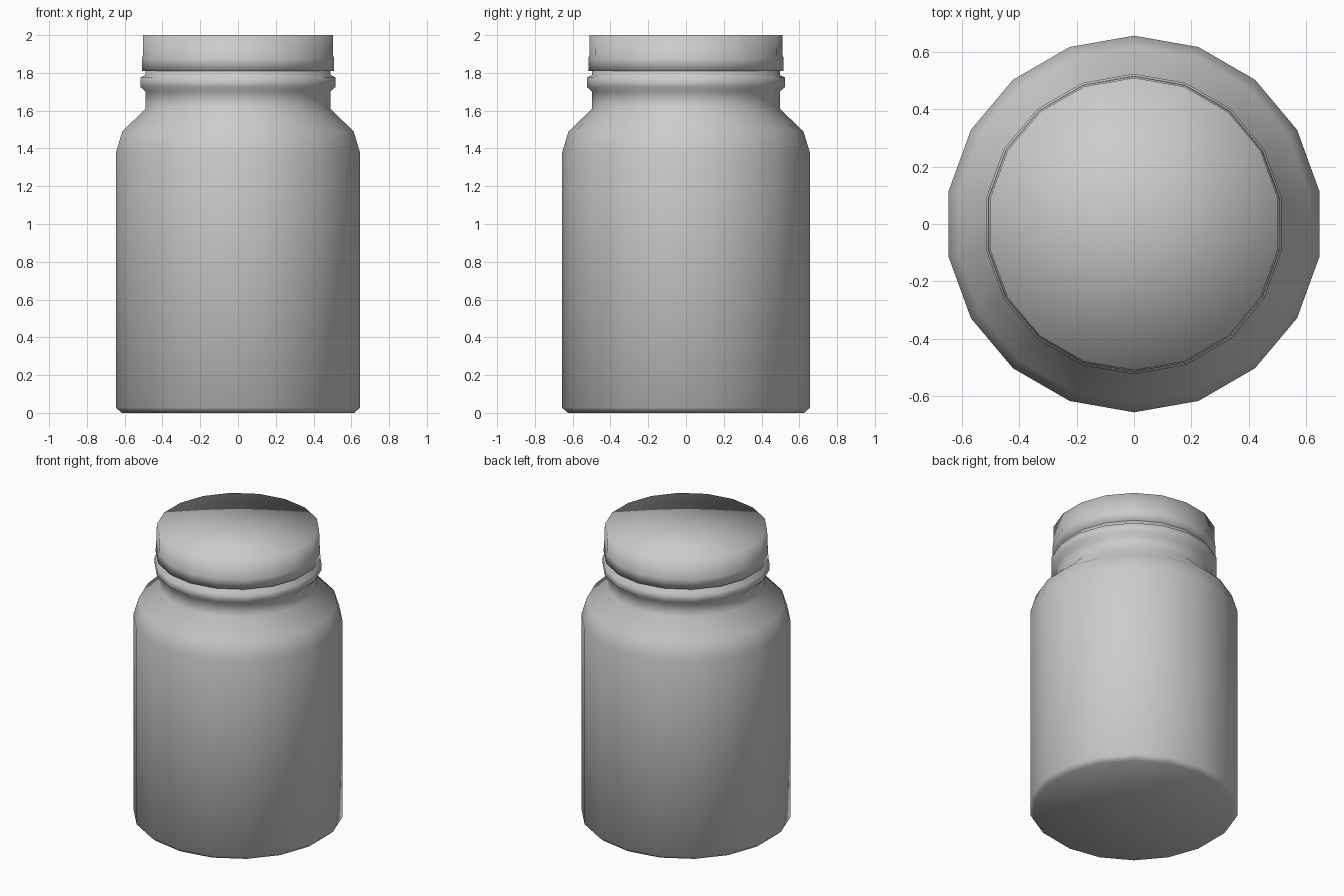
import bpy, bmesh
from math import sin, cos, pi

if "Cube" in bpy.data.objects:
    bpy.data.objects.remove(bpy.data.objects["Cube"])

SIDES = 18


def lathe(name, profile):
    """Revolve (radius, z) points into an 18-sided smooth solid; radius 0 closes at the axis."""
    bm = bmesh.new()
    rings = []
    for r, z in profile:
        if r == 0:
            rings.append([bm.verts.new((0, 0, z))] * SIDES)
        else:
            rings.append([bm.verts.new((r * sin(2 * pi * i / SIDES),
                                        r * cos(2 * pi * i / SIDES), z))
                          for i in range(SIDES)])
    for low, high in zip(rings, rings[1:]):
        for i in range(SIDES):
            j = (i + 1) % SIDES
            corners = list(dict.fromkeys((low[i], low[j], high[j], high[i])))
            bm.faces.new(corners).smooth = True
    bmesh.ops.recalc_face_normals(bm, faces=bm.faces)
    mesh = bpy.data.meshes.new(name)
    bm.to_mesh(mesh)
    bm.free()
    obj = bpy.data.objects.new(name, mesh)
    bpy.context.collection.objects.link(obj)
    return obj


# jar: chamfered base, straight wall, shoulder, neck with a bead, hidden rim
lathe("jar_body", [
    (0, 0), (0.625, 0), (0.657, 0.028), (0.657, 1.375), (0.622, 1.49),
    (0.497, 1.61), (0.497, 1.70), (0.524, 1.725), (0.524, 1.775),
    (0.497, 1.79), (0.497, 1.86), (0, 1.86),
])

# lid: slightly tapered cap with softly shaded flat top
lathe("lid", [
    (0, 1.81), (0.517, 1.81), (0.516, 1.88), (0.512, 1.89), (0.51, 2.0), (0, 2.0),
])
